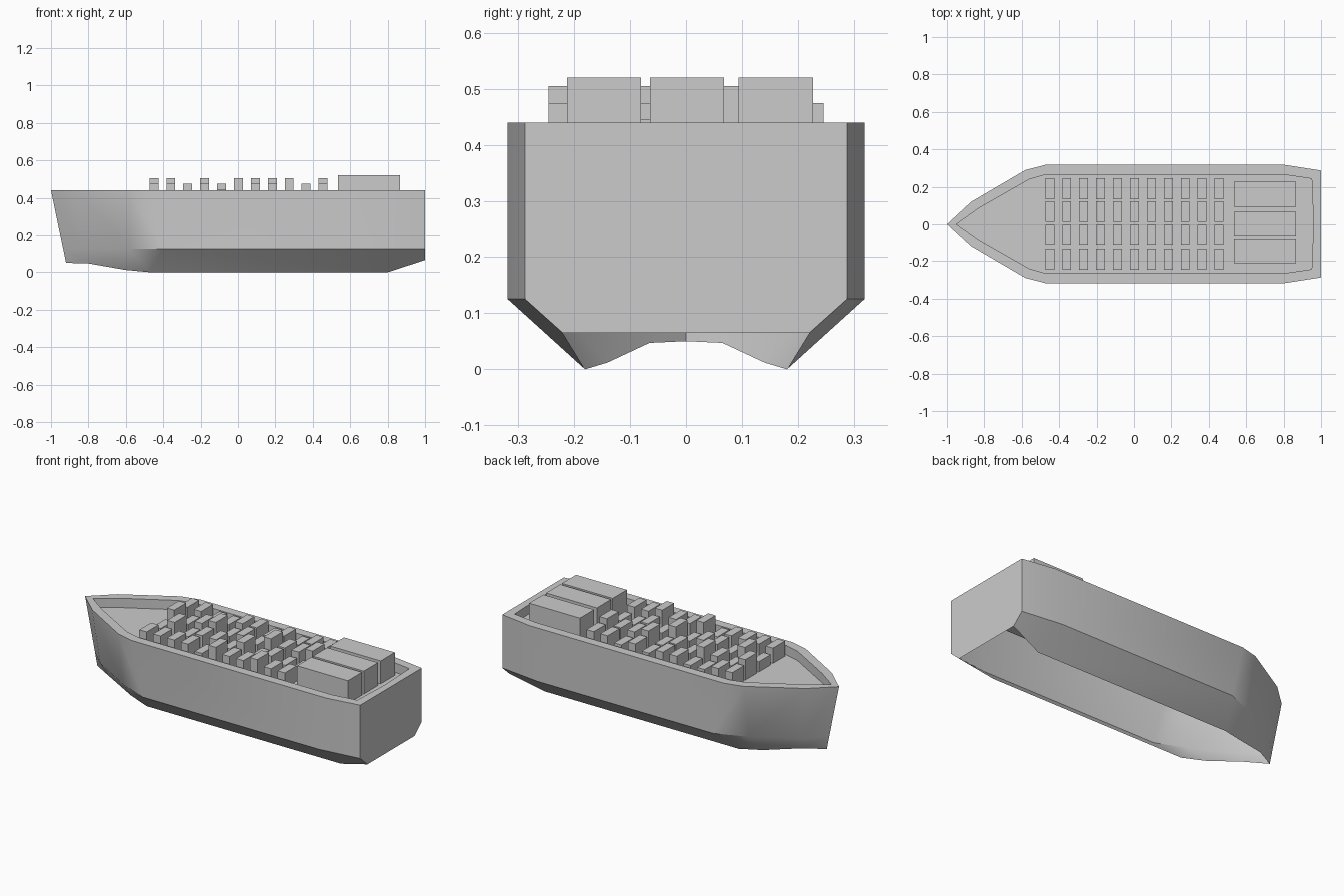
import bpy, bmesh, math

if "Cube" in bpy.data.objects:
    bpy.data.objects.remove(bpy.data.objects["Cube"])

SHEER, DECK = 0.44, 0.385

# Half-outlines from bow to stern (mirrored across y)
sheer = [(-1, 0, SHEER), (-.87, .12, SHEER), (-.58, .29, SHEER),
         (-.47, .318, SHEER), (.8, .318, SHEER), (1, .287, SHEER)]
chine = [(-.935, 0, .125), (-.83, .1, .125), (-.58, .245, .125),
         (-.4, .318, .125), (.75, .318, .125), (1, .287, .125)]
keel = [(-.92, 0, .05), (-.8, .065, .047), (-.6, .14, .012),
        (-.47, .18, 0), (.8, .18, 0), (1, .22, .065)]
inner = [(-.95, 0), (-.83, .085), (-.56, .24), (-.47, .265),
         (.8, .265), (.95, .243), (.96, 0)]


def link(bm, a, b):
    for i in range(len(a) - 1):
        bm.faces.new((a[i], a[i + 1], b[i + 1], b[i]))


def finish(name, bm, mirror=False):
    bmesh.ops.recalc_face_normals(bm, faces=bm.faces)
    mesh = bpy.data.meshes.new(name)
    bm.to_mesh(mesh)
    bm.free()
    ob = bpy.data.objects.new(name, mesh)
    bpy.context.collection.objects.link(ob)
    if mirror:
        bpy.ops.object.select_all(action='DESELECT')
        ob.select_set(True)
        bpy.context.view_layer.objects.active = ob
        mod = ob.modifiers.new("mirror", 'MIRROR')
        mod.use_axis = (False, True, False)
        bpy.ops.object.modifier_apply(modifier=mod.name)
        bpy.ops.object.shade_smooth_by_angle(angle=math.radians(32))
    return ob


# Hull shell, open underneath, with transom, gunwale and sunken deck
bm = bmesh.new()
top, mid, low = ([bm.verts.new(p) for p in row] for row in (sheer, chine, keel))
link(bm, top, mid)
link(bm, mid, low)
stern_top = bm.verts.new((1, 0, SHEER))
stern_low = bm.verts.new((1, 0, .065))
bm.faces.new((top[-1], stern_top, stern_low, low[-1], mid[-1]))
rim = [bm.verts.new((x, y, SHEER)) for x, y in inner]
floor = [bm.verts.new((x, y, DECK)) for x, y in inner]
link(bm, top + [stern_top], rim)
link(bm, rim, floor)
bm.faces.new(floor)
hull = finish("hull", bm, mirror=True)
# keep the deck facing up
for p in hull.data.polygons:
    if all(abs(hull.data.vertices[v].co.z - DECK) < 1e-4 for v in p.vertices) and p.normal.z < 0:
        p.flip()


def box(name, x0, x1, y0, y1, height):
    bm = bmesh.new()
    bmesh.ops.create_cube(bm, size=1)
    for v in bm.verts:
        v.co.x = x0 if v.co.x < 0 else x1
        v.co.y = y0 if v.co.y < 0 else y1
        v.co.z = DECK if v.co.z < 0 else DECK + height
    return finish(name, bm)


# Small cargo stacks: layers per column, one string per row
rows = [(-.19, "33332433433"), (-.058, "24233242322"),
        (.068, "42342324334"), (.19, "33223323233")]
for r, (y, layers) in enumerate(rows):
    for c, n in enumerate(layers):
        x = -.45 + c * .0905
        box(f"cargo_stack_{r}_{c}", x - .024, x + .024, y - .055, y + .055, .03 * int(n))

# Large stern cargo blocks
for i, y in enumerate((-.146, .002, .16)):
    box(f"stern_block_{i}", .535, .867, y - .066, y + .066, .135)
